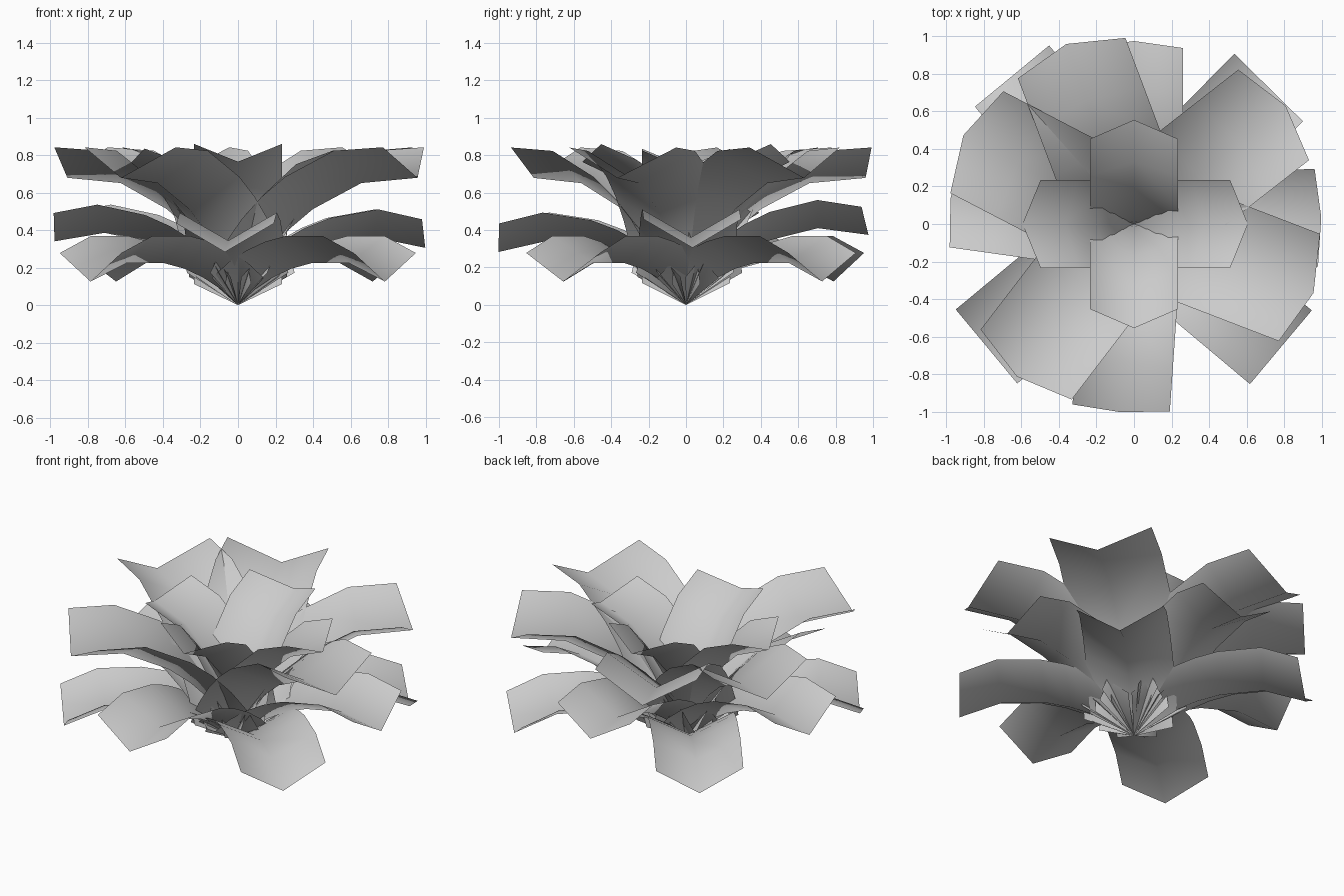
import bpy
from math import sin, cos, radians

if "Cube" in bpy.data.objects:
    bpy.data.objects.remove(bpy.data.objects["Cube"])

# Midrib curve of one unit leaf, measured along and above its base-to-tip line
RIB = [(0, 0), (.12, .066), (.25, .113), (.38, .143), (.52, .155), (.77, .125), (1, 0)]
HALF_WIDTH, FOLD, LEAN = .249, .144, radians(20)


def leaf(name, length, heading, pitch):
    """One folded, arching leaf blade growing out of the origin."""
    h, p = radians(heading), radians(pitch)
    tilt = p - LEAN                      # direction the fold opens towards
    verts, faces = [], []
    for i, (a, b) in enumerate(RIB):
        for side in (-1, 0, 1):
            r = a * cos(p) - b * sin(p)
            z = a * sin(p) + b * cos(p)
            if side:
                back = .033 if i == len(RIB) - 1 else 0   # blunt pointed tip
                r -= FOLD * sin(tilt) + back * cos(tilt)
                z += FOLD * cos(tilt) - back * sin(tilt)
            r, z, s = r * length, z * length, side * HALF_WIDTH * length
            verts.append((r * cos(h) - s * sin(h), r * sin(h) + s * cos(h), z))
    for i in range(len(RIB) - 1):
        for j in (0, 1):
            k = i * 3 + j
            faces.append((k, k + 3, k + 4, k + 1))
    mesh = bpy.data.meshes.new(name)
    mesh.from_pydata(verts, [], faces)
    mesh.polygons.foreach_set("use_smooth", [True] * len(faces))
    mesh.update()
    bpy.context.collection.objects.link(bpy.data.objects.new(name, mesh))


# Tiers: name, blade length, (heading, pitch) of every leaf
TIERS = [
    ("drooping_leaf", 1.03, [(45.4, 7), (129.5, 7), (219.7, 7), (320, 7)]),
    ("low_leaf", 1.045, [(2, 17), (90, 21), (172, 19), (266, 15.7)]),
    ("broad_leaf", 1.23, [(38, 33.5), (110.6, 33.5), (152.5, 33.5), (232.5, 33.5), (339, 33.5)]),
    ("inner_leaf", .945, [(0, 50), (90, 54), (180, 51), (270, 54)]),
]
for name, length, leaves in TIERS:
    for n, (heading, pitch) in enumerate(leaves, 1):
        leaf(f"{name}_{n}", length, heading, pitch)
